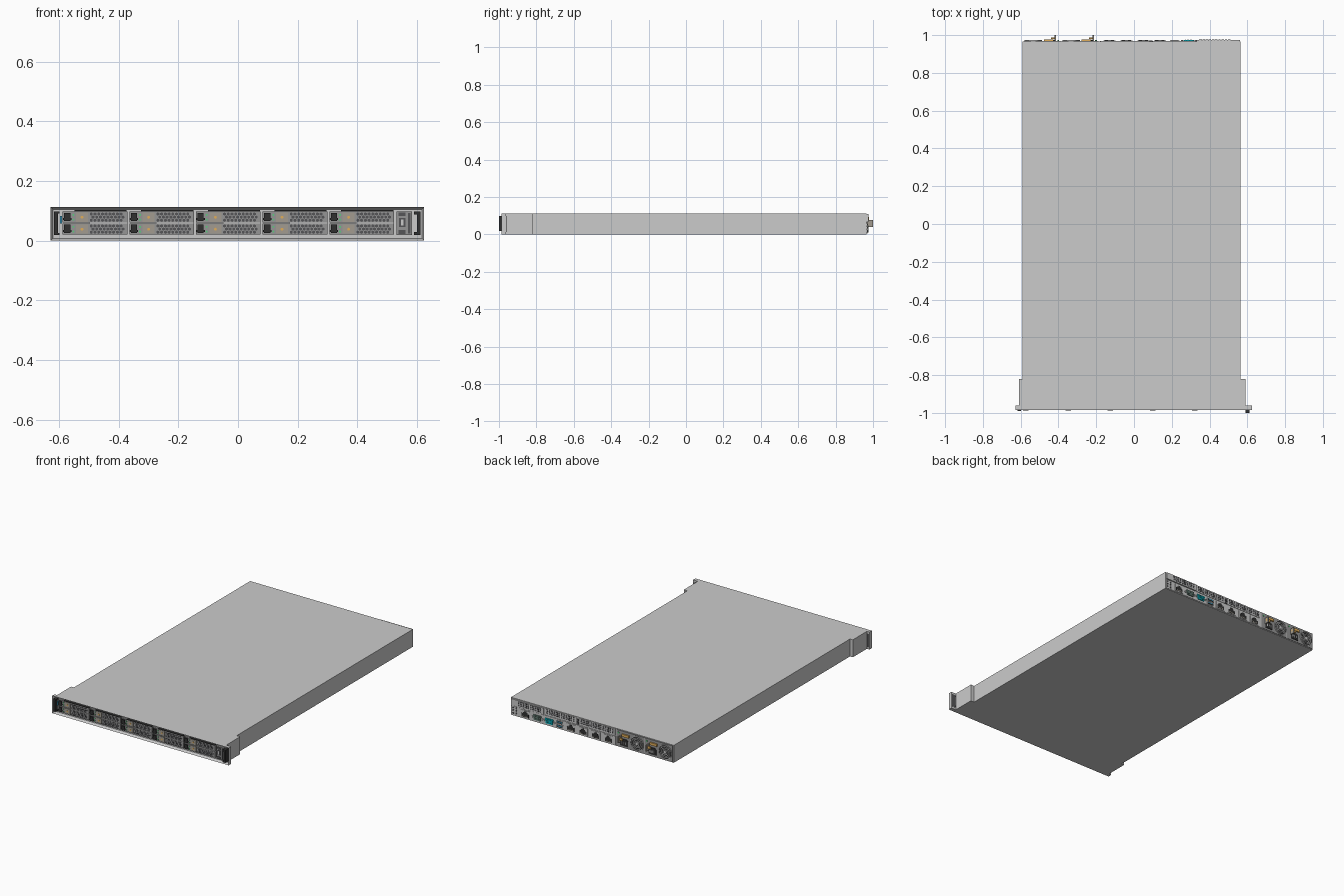
import bpy, bmesh, math

if "Cube" in bpy.data.objects:
    bpy.data.objects.remove(bpy.data.objects["Cube"])

DARK, BLACK = (0.09, 0.09, 0.095), (0.03, 0.03, 0.03)
MID, TAN = (0.3, 0.3, 0.3), (0.36, 0.33, 0.28)
ORANGE, GREEN = (0.75, 0.42, 0.1), (0.1, 0.6, 0.2)
TEAL, BLUE = (0.0, 0.42, 0.5), (0.05, 0.4, 0.65)
mats = {}


def finish(name, bm, color):
    bmesh.ops.recalc_face_normals(bm, faces=bm.faces)
    me = bpy.data.meshes.new(name)
    bm.to_mesh(me)
    bm.free()
    ob = bpy.data.objects.new(name, me)
    bpy.context.collection.objects.link(ob)
    if color:
        if color not in mats:
            mats[color] = bpy.data.materials.new("colour_%d" % len(mats))
            mats[color].diffuse_color = (*color, 1)
        me.materials.append(mats[color])
    return ob


def extrude(bm, pts, vec):
    f = bm.faces.new([bm.verts.new(p) for p in pts])
    r = bmesh.ops.extrude_face_region(bm, geom=[f], use_keep_orig=True)
    bmesh.ops.translate(bm, vec=vec, verts=[v for v in r["geom"] if isinstance(v, bmesh.types.BMVert)])


def prisms(name, outlines, y0, y1, color=None):
    """One object made of many x-z outlines extruded from y0 to y1."""
    bm = bmesh.new()
    for o in outlines:
        extrude(bm, [(x, y0, z) for x, z in o], (0, y1 - y0, 0))
    return finish(name, bm, color)


def rect(x0, x1, z0, z1):
    return [(x0, z0), (x1, z0), (x1, z1), (x0, z1)]


def ngon(x, z, r, n=6, rot=0.0):
    return [(x + r * math.cos(rot + i * math.tau / n), z + r * math.sin(rot + i * math.tau / n)) for i in range(n)]


def ring(x, z, r0, r1, n=24):
    a, b = ngon(x, z, r0, n), ngon(x, z, r1, n)
    return [[a[i], a[(i + 1) % n], b[(i + 1) % n], b[i]] for i in range(n)]


# Chassis: stepped footprint with rack ears, extruded up, front face recessed
H = 0.112
foot = [(-.628, -.986), (.624, -.986), (.624, -.962), (.59, -.962), (.59, -.82), (.565, -.82),
        (.565, .966), (-.59, .966), (-.59, -.82), (-.61, -.82), (-.61, -.962), (-.628, -.962)]
bm = bmesh.new()
extrude(bm, [(x, y, 0) for x, y in foot], (0, 0, H))
bmesh.ops.recalc_face_normals(bm, faces=bm.faces)
front = min(bm.faces, key=lambda f: f.calc_center_median().y)
bmesh.ops.inset_region(bm, faces=[front], thickness=0.010)
bmesh.ops.translate(bm, verts=front.verts, vec=(0, 0.02, 0))
finish("chassis", bm, None)

# Front drive bays: five columns, two rows
cols = [-0.588 + 0.2235 * i for i in range(5)]
rows = [0.020, 0.060]
RH = 0.037
slots = [(c, z) for c in cols for z in rows]
prisms("drive_face", [rect(c, c + 0.217, z, z + RH) for c, z in slots], -.966, -.980, MID)
prisms("drive_label_panel", [rect(c + .045, c + .085, z + .003, z + RH - .003) for c, z in slots], -.979, -.982, TAN)
prisms("drive_button", [ngon(c + .065, z + .018, .005, 12) for c, z in slots], -.98, -.984, ORANGE)
prisms("drive_status_light", [ngon(c + .036, z + d, .0035, 8) for c, z in slots for d in (.010, .026)],
       -.979, -.983, GREEN)
prisms("drive_latch", [rect(c + .005, c + .026, z + .005, z + RH - .004) for c, z in slots]
       + [rect(c + .001, c + .030, z + .009, z + .016) for c, z in slots], -.979, -.988, BLACK)
prisms("drive_top_rail", [rect(c + .04, c + .215, .098, .102) for c in cols], -.966, -.984, BLACK)
prisms("drive_gap_rail", [rect(c + .09, c + .217, .0572, .0598) for c in cols], -.966, -.983)
prisms("drive_vent_hex", [ngon(c + .096 + .0125 * i + .006 * (j % 2), z + .008 + .0105 * j, .0055, 6, math.pi / 6)
                          for c, z in slots for i in range(9) for j in range(3)], -.979, -.9815, DARK)

# Ear handles and control panel
prisms("left_ear_handle", [rect(-.616, -.604, .018, .098), rect(-.604, -.598, .018, .026),
                           rect(-.604, -.598, .09, .098)], -.961, -.991, BLACK)
prisms("locator_tab", [rect(-.597, -.590, .058, .082)], -.966, -.984, BLUE)
prisms("right_ear_handle", [rect(.600, .611, .018, .098), rect(.590, .600, .018, .028),
                            rect(.590, .600, .088, .098)], -.961, -1.0, BLACK)
prisms("control_panel", [rect(.532, .584, .018, .098)], -.966, -.980, MID)
prisms("control_ports", [rect(.540, .562, .045, .075), rect(.538, .562, .082, .094),
                         rect(.538, .562, .022, .036), rect(.570, .578, .024, .092)], -.979, -.983, DARK)
prisms("control_port_insert", [rect(.547, .555, .050, .070)], -.982, -.984)

# Dark recess on the back of each ear
prisms("ear_back_recess", [rect(-.625, -.613, .014, .098), rect(.594, .621, .014, .098)], -.963, -.9605, DARK)

# Rear panel: raised I/O plate and card slots
Y = 0.966
prisms("rear_io_plate", [rect(-.18, .56, .004, .062)], Y - .004, Y + .003)
prisms("rear_io_step", [rect(.33, .56, .066, .108)], Y - .004, Y + .009)
prisms("card_slot_cover", [rect(.10, .325, .066, .108), rect(-.175, .08, .066, .108)], Y - .004, Y + .003)
prisms("card_slot_divider", [rect(.083, .097, .01 + .019 * i, .024 + .019 * i) for i in (3, 4)], Y, Y + .006, DARK)


def vents(x0, x1):
    n = int((x1 - x0) / .017)
    return [rect(x0 + .017 * i, x0 + .017 * i + .012, z, z + .008) for i in range(n) for z in (.074, .085, .096)]


prisms("step_vents", vents(.345, .53), Y + .008, Y + .010, DARK)
prisms("card_vents", vents(.112, .32) + vents(-.165, .075), Y + .002, Y + .004, DARK)
prisms("rear_indicator_holes", [ngon(x, z, .006, 10) for x in (.548, .525) for z in (.018, .036, .052)],
       Y, Y + .005, DARK)

# Network jacks: metal shell with a notched dark opening
jacks = [.46, .137, .05, -.04, -.13]
prisms("network_jack_shell", [rect(x - .032, x + .032, .008, .056) for x in jacks], Y, Y + .006)
prisms("network_jack_opening", [[(x - .025, .013), (x + .025, .013), (x + .025, .036), (x + .015, .036),
                                 (x + .015, .044), (x + .008, .044), (x + .008, .051), (x - .008, .051),
                                 (x - .008, .044), (x - .015, .044), (x - .015, .036), (x - .025, .036)]
                                for x in jacks], Y + .005, Y + .007, BLACK)
prisms("network_jack_contacts", [rect(x - .018 + .006 * i, x - .015 + .006 * i, .014, .021)
                                 for x in jacks for i in range(7)], Y + .006, Y + .0078, TAN)


def dsub(x, w, h):
    return [(x - w * .82, .032 - h), (x + w * .82, .032 - h), (x + w, .032 + h), (x - w, .032 + h)]


# Serial and display connectors with screw posts, then stacked data ports
prisms("serial_shell", [dsub(.375, .028, .016)], Y, Y + .009, (0.12, 0.2, 0.17))
prisms("display_shell", [dsub(.29, .028, .016)], Y, Y + .009, TEAL)
prisms("connector_pins", [ngon(x - .016 + .008 * i, z, .0022, 6) for x in (.375, .29) for i in range(5)
                          for z in (.024, .032, .040)], Y + .008, Y + .010, BLACK)
prisms("screw_posts", [ngon(x + s * .036, .032, .006) for x in (.375, .29) for s in (-1, 1)], Y, Y + .009)
prisms("data_port_shell", [rect(.190, .240, z, z + .021) for z in (.009, .034)], Y, Y + .006)
prisms("data_port_opening", [rect(.194, .236, z + .003, z + .018) for z in (.009, .034)], Y + .005, Y + .007, BLACK)
prisms("data_port_tongue", [rect(.198, .232, z + .010, z + .015) for z in (.009, .034)], Y + .006, Y + .008, BLUE)

# Two power supplies: socket, pull handle, release lever and guarded fan
psu = [-.187, -.387]
prisms("power_supply_face", [rect(p - .196, p, .004, .108) for p in psu], Y - .004, Y + .004, MID)
prisms("power_socket", [[(p - .082, .016), (p - .028, .016), (p - .028, .050), (p - .038, .060),
                         (p - .072, .060), (p - .082, .050)] for p in psu], Y, Y + .008, BLACK)
prisms("power_socket_pins", [rect(p - .057 + d, p - .052 + d, .028, .044) for p in psu for d in (-.014, 0, .014)],
       Y + .007, Y + .010)
prisms("power_handle_post", [rect(p - .033, p - .026, .040, .078) for p in psu], Y, 1.0, TAN)
prisms("power_handle_bar", [rect(p - .052, p - .026, .054, .068) for p in psu], Y + .014, Y + .022, ORANGE)
prisms("power_release_lever", [rect(p - .09, p - .04, .076, .092) for p in psu], Y, Y + .012, ORANGE)
prisms("power_status_light", [ngon(p - .014, .092, .005, 10) for p in psu], Y, Y + .007, GREEN)
fans = [p - .146 for p in psu]
prisms("fan_opening", [ngon(x, .056, .044, 24) for x in fans], Y, Y + .005, BLACK)
prisms("fan_guard_rings", [q for x in fans for r in (.014, .024, .034, .043) for q in ring(x, .056, r, r + .003)],
       Y + .004, Y + .009)
spokes = []
for x in fans:
    for k in range(4):
        a = math.pi / 4 + k * math.pi / 2
        c, s = math.cos(a), math.sin(a)
        spokes.append([(x + c * u - s * v, .056 + s * u + c * v)
                       for u, v in ((.006, -.0018), (.045, -.0018), (.045, .0018), (.006, .0018))])
prisms("fan_guard_spokes", spokes, Y + .004, Y + .008)
prisms("fan_hub", [ngon(x, .056, .010, 16) for x in fans], Y + .004, Y + .009)

for m in bpy.data.materials:
    if m.users and not m.is_grease_pencil:
        m.use_nodes = True
        m.node_tree.nodes["Principled BSDF"].inputs["Base Color"].default_value = m.diffuse_color
